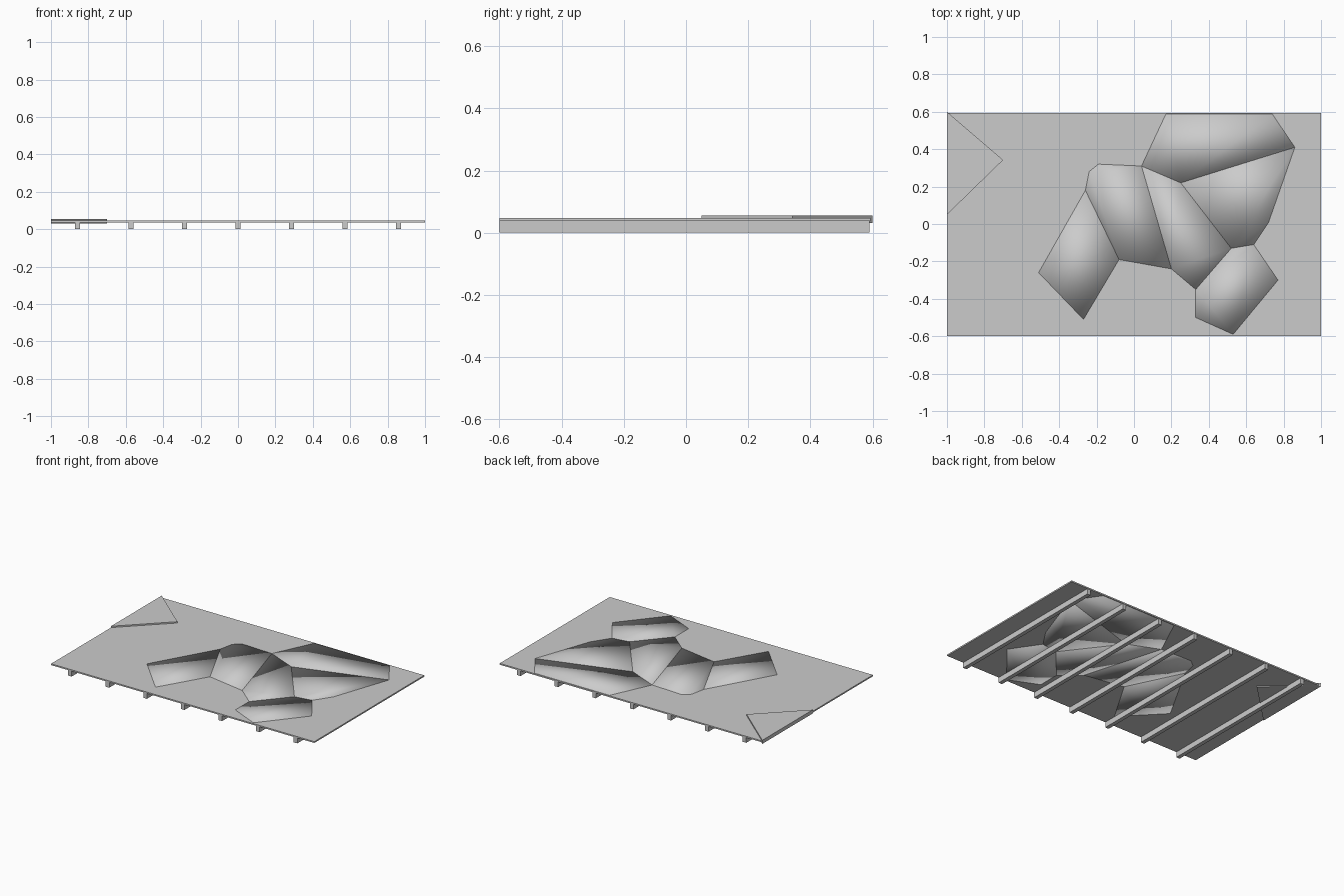
import bpy, bmesh

if "Cube" in bpy.data.objects:
    bpy.data.objects.remove(bpy.data.objects["Cube"])

def prism(name, outline, z0, z1, smooth=False):
    """Extrude a flat outline from z0 up to z1."""
    bm = bmesh.new()
    face = bm.faces.new([bm.verts.new((x, y, z0)) for x, y in outline])
    ext = bmesh.ops.extrude_face_region(bm, geom=[face], use_keep_orig=True)
    top = [v for v in ext["geom"] if isinstance(v, bmesh.types.BMVert)]
    bmesh.ops.translate(bm, verts=top, vec=(0, 0, z1 - z0))
    bmesh.ops.recalc_face_normals(bm, faces=bm.faces[:])
    for f in bm.faces:
        f.smooth = smooth
    me = bpy.data.meshes.new(name)
    bm.to_mesh(me)
    bm.free()
    ob = bpy.data.objects.new(name, me)
    bpy.context.collection.objects.link(ob)
    return ob

def rect(x0, x1, y0, y1):
    return [(x0, y0), (x1, y0), (x1, y1), (x0, y1)]

UNDER, TOP, BACK = 0.037, 0.0465, 0.593

# Deck sheet
prism("deck_sheet", rect(-1, 1, -0.6, BACK), UNDER, TOP)

# Seven joists running front to back
for i in range(-3, 4):
    x = i * 2 / 7
    prism(f"joist_{i + 4}", rect(x - 0.0135, x + 0.0135, -0.6, BACK - 0.003), 0, UNDER)

# Triangular corner plate, slightly thicker than the deck
prism("corner_plate", [(-1, 0.05), (-0.7, 0.342), (-1, 0.6)], 0.031, 0.056)

# Irregular patches set into the deck, soft shaded
a, b, c, d = (-0.26, 0.18), (-0.08, -0.19), (0.04, 0.31), (0.20, -0.24)
e, f, g, h = (0.25, 0.22), (0.52, -0.13), (0.33, -0.35), (0.86, 0.41)
k = (0.64, -0.11)
patches = [
    [(-0.51, -0.26), (-0.27, -0.51), b, a],
    [a, b, d, c, (-0.19, 0.32), (-0.24, 0.28)],
    [c, d, g, f, e],
    [c, e, h, (0.74, 0.587), (0.17, 0.587)],
    [e, f, k, (0.72, 0.01), h],
    [f, g, (0.33, -0.50), (0.53, -0.59), (0.77, -0.30), k],
]
for i, outline in enumerate(patches):
    prism(f"deck_patch_{i + 1}", outline, UNDER - 0.0003, TOP + 0.0006, smooth=True)
